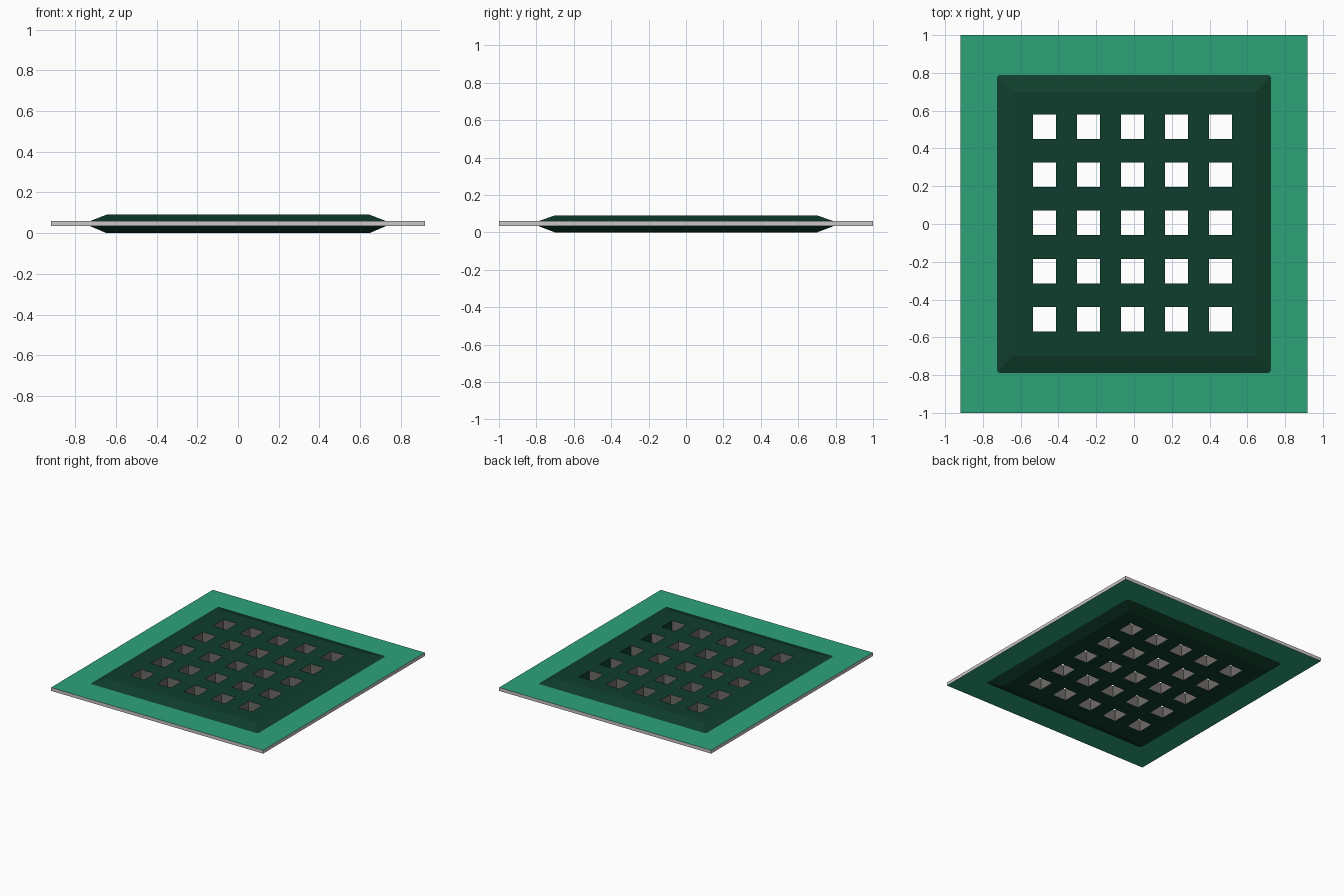
import bpy, bmesh
from mathutils import Vector

if "Cube" in bpy.data.objects:
    bpy.data.objects.remove(bpy.data.objects["Cube"])

Z0, Z1, Z2, Z3 = 0.0, 0.034, 0.060, 0.091   # pad bottom, plate bottom, plate top, pad top


def material(name, rgb):
    m = bpy.data.materials.new(name)
    m.diffuse_color = (*rgb, 1)
    m.use_nodes = True
    m.node_tree.nodes["Principled BSDF"].inputs["Base Color"].default_value = m.diffuse_color
    return m


GREEN = material("green", (0.026, 0.366, 0.195))
DARK = material("dark green", (0.0048, 0.048, 0.026))
LIGHT = material("light grey", (0.60, 0.57, 0.56))
GREY = material("mid grey", (0.16, 0.15, 0.145))


def add_face(bm, pts, facing, mat=0):
    """Add a face whose normal points towards the given direction."""
    f = bm.faces.new([bm.verts.new(p) for p in pts])
    f.normal_update()
    if f.normal.dot(Vector(facing)) < 0:
        f.normal_flip()
    f.material_index = mat


def octagon(hx, hy, c):
    """Rectangle with clipped corners, starting on the +x side, anticlockwise."""
    return [(hx, -hy + c), (hx, hy - c), (hx - c, hy), (-hx + c, hy),
            (-hx, hy - c), (-hx, -hy + c), (-hx + c, -hy), (hx - c, -hy)]


def skirt(bm, rect, zr, octo, zo, facing):
    """Faces joining a plain rectangle to a clipped rectangle."""
    rx, ry = rect
    corners = [(rx, -ry), (rx, ry), (-rx, ry), (-rx, -ry)]
    for i in range(4):
        a, b = corners[i], corners[(i + 1) % 4]
        p, q, r = octo[2 * i], octo[2 * i + 1], octo[(2 * i + 2) % 8]
        add_face(bm, [(*a, zr), (*b, zr), (*q, zo), (*p, zo)], facing)
        add_face(bm, [(*b, zr), (*r, zo), (*q, zo)], facing)


def finish(bm, name, mats):
    bmesh.ops.remove_doubles(bm, verts=bm.verts, dist=1e-5)
    me = bpy.data.meshes.new(name)
    bm.to_mesh(me)
    bm.free()
    for m in mats:
        me.materials.append(m)
    ob = bpy.data.objects.new(name, me)
    bpy.context.collection.objects.link(ob)


RIM = octagon(0.725, 0.79, 0.012)

# Flat border plate around the pad, with light cut edges
bm = bmesh.new()
PX, PY = 0.918, 1.0
skirt(bm, (PX, PY), Z2, RIM, Z2, (0, 0, 1))
skirt(bm, (PX, PY), Z1, RIM, Z1, (0, 0, -1))
for s in (-1, 1):
    add_face(bm, [(s * PX, -PY, Z1), (s * PX, PY, Z1), (s * PX, PY, Z2), (s * PX, -PY, Z2)], (s, 0, 0), 1)
    add_face(bm, [(-PX, s * PY, Z1), (PX, s * PY, Z1), (PX, s * PY, Z2), (-PX, s * PY, Z2)], (0, s, 0), 1)
finish(bm, "border_plate", [GREEN, LIGHT])

# Raised pad: sloped edges and a five by five grid of square through holes
bm = bmesh.new()
IX, IY = 0.645, 0.70
skirt(bm, (IX, IY), Z3, RIM, Z2, (0, 0, 1))
skirt(bm, (IX, IY), Z0, RIM, Z1, (0, 0, -1))


def breaks(half, offset, pitch, width):
    out = [-half]
    for k in range(-2, 3):
        c = offset + k * pitch
        out += [c - width / 2, c + width / 2]
    return out + [half]


xs = breaks(IX, -0.008, 0.233, 0.120)
ys = breaks(IY, 0.006, 0.255, 0.130)
for i in range(len(xs) - 1):
    for j in range(len(ys) - 1):
        x0, x1, y0, y1 = xs[i], xs[i + 1], ys[j], ys[j + 1]
        cell = [(x0, y0), (x1, y0), (x1, y1), (x0, y1)]
        if i % 2 and j % 2:
            # hole walls; the outer wall of the last column is dark green
            mid = Vector(((x0 + x1) / 2, (y0 + y1) / 2, 0))
            for k in range(4):
                a, b = cell[k], cell[(k + 1) % 4]
                inward = mid - Vector(((a[0] + b[0]) / 2, (a[1] + b[1]) / 2, 0))
                mat = 0 if (k == 1 and i == len(xs) - 3) else 1
                add_face(bm, [(*a, Z0), (*b, Z0), (*b, Z3), (*a, Z3)], inward, mat)
        else:
            add_face(bm, [(*p, Z3) for p in cell], (0, 0, 1))
            add_face(bm, [(*p, Z0) for p in cell], (0, 0, -1))
finish(bm, "perforated_pad", [DARK, GREY])
